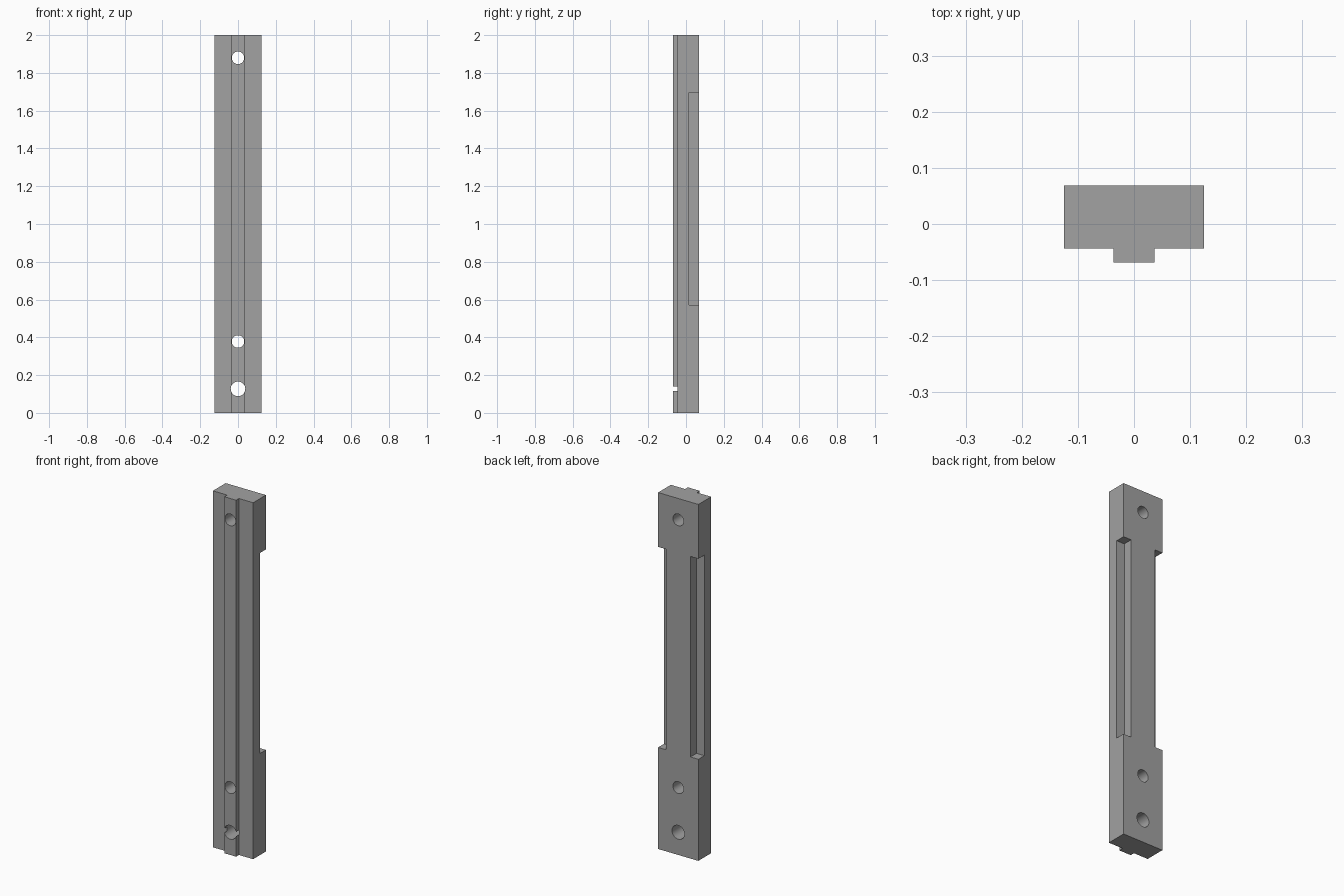
import bpy, bmesh, math

cube = bpy.data.objects.get("Cube")
if cube:
    bpy.data.objects.remove(cube, do_unlink=True)

# Overall sizes
HALF_W, BACK, FRONT, HEIGHT = 0.125, 0.069, -0.069, 2.0
RAIL_W, STEP = 0.0365, -0.044
POCKET_W, POCKET_Y, POCKET_Z = 0.049, 0.016, (0.57, 1.695)
HOLES = [(0.127, 0.0385), (0.378, 0.033), (1.88, 0.033)]

grey = bpy.data.materials.new("Plain grey")
grey.use_nodes = True
colour = (0.36, 0.36, 0.36, 1)
grey.diffuse_color = colour
grey.node_tree.nodes["Principled BSDF"].inputs["Base Color"].default_value = colour


def extrude_profile(name, points, z0, z1):
    """Make a solid by lifting a closed xy outline from z0 to z1."""
    bm = bmesh.new()
    face = bm.faces.new([bm.verts.new((x, y, z0)) for x, y in points])
    top = bmesh.ops.extrude_face_region(bm, geom=[face])["geom"]
    moved = [v for v in top if isinstance(v, bmesh.types.BMVert)]
    bmesh.ops.translate(bm, verts=moved, vec=(0, 0, z1 - z0))
    bmesh.ops.recalc_face_normals(bm, faces=bm.faces)
    mesh = bpy.data.meshes.new(name)
    bm.to_mesh(mesh)
    bm.free()
    obj = bpy.data.objects.new(name, mesh)
    bpy.context.collection.objects.link(obj)
    return obj


def cut(target, cutter):
    """Subtract the cutter from the target and remove it."""
    cutter.hide_render = True
    mod = target.modifiers.new("cut", "BOOLEAN")
    mod.operation, mod.solver, mod.object = "DIFFERENCE", "EXACT", cutter
    bpy.context.view_layer.objects.active = target
    bpy.ops.object.modifier_apply(modifier=mod.name)
    bpy.data.objects.remove(cutter, do_unlink=True)


# Bar with a raised rail along its front
half = [(RAIL_W, FRONT), (RAIL_W, STEP), (HALF_W, STEP), (HALF_W, BACK)]
outline = half + [(-x, y) for x, y in reversed(half)]
bar = extrude_profile("mounting_bar", outline, 0, HEIGHT)
bar.data.materials.append(grey)

# Long pockets in both back corners
for side in (-1, 1):
    inner, outer = side * (HALF_W - POCKET_W), side * (HALF_W + 0.1)
    box = [(inner, POCKET_Y), (outer, POCKET_Y), (outer, BACK + 0.1), (inner, BACK + 0.1)]
    cut(bar, extrude_profile("pocket_cutter", box, *POCKET_Z))

# Round through holes; the lowest one also splits the rail
for z, radius in HOLES:
    bpy.ops.mesh.primitive_cylinder_add(vertices=48, radius=radius, depth=0.5,
                                        location=(0, 0, z), rotation=(math.pi / 2, 0, 0))
    cut(bar, bpy.context.object)

# Smooth hole walls, sharp edges elsewhere
bpy.ops.object.select_all(action="DESELECT")
bar.select_set(True)
bpy.context.view_layer.objects.active = bar
bpy.ops.object.shade_smooth_by_angle(angle=math.radians(30))
